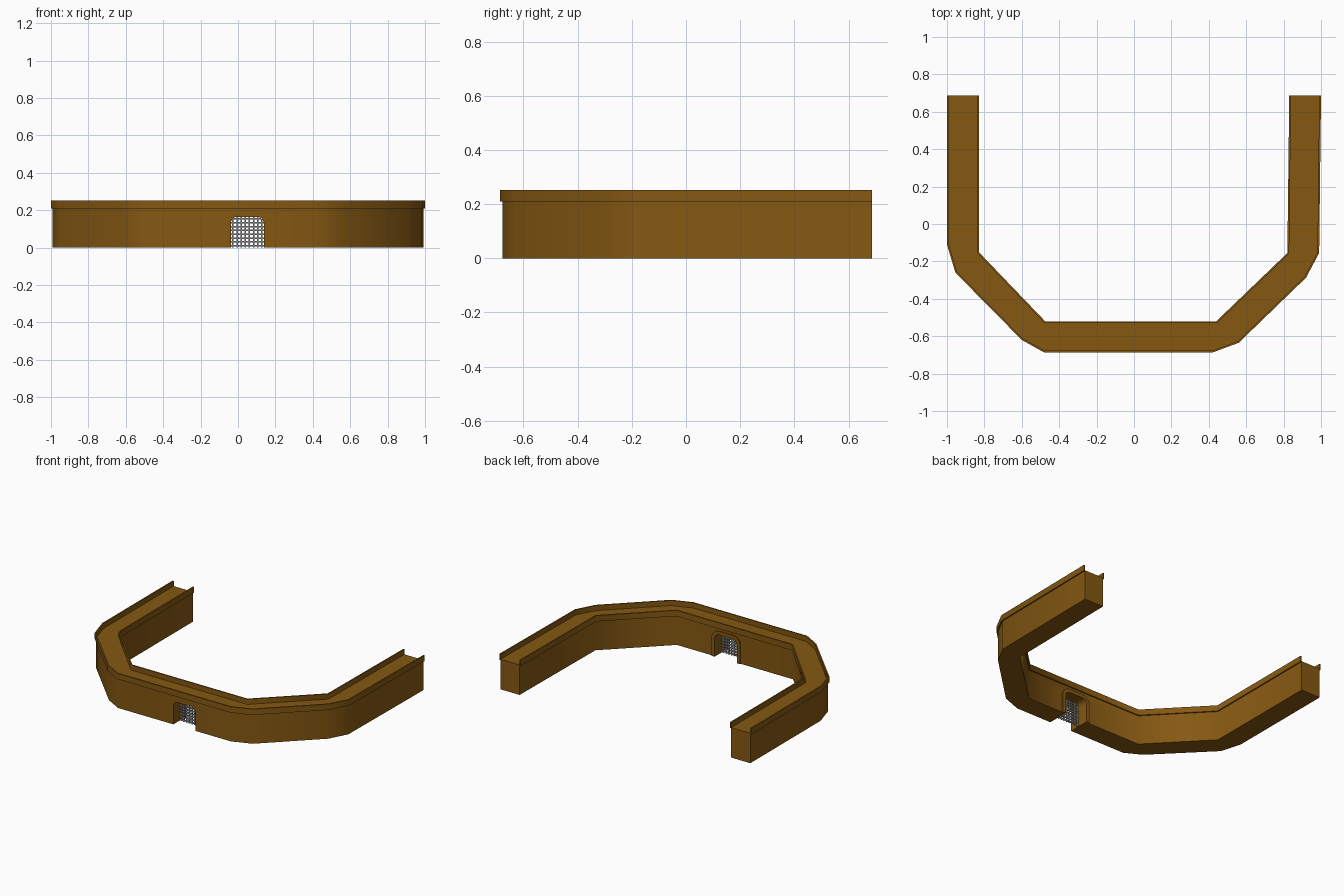
import bpy, bmesh, math
from mathutils import Vector

if "Cube" in bpy.data.objects:
    bpy.data.objects.remove(bpy.data.objects["Cube"])

OUTER = [(-1, .687), (-1, -.11), (-.955, -.26), (-.60, -.62), (-.48, -.687),
         (.42, -.687), (.56, -.635), (.92, -.287), (.99, -.155), (1, .687)]
INNER = [(-.83, .687), (-.83, -.15), (-.475, -.52), (.44, -.52), (.82, -.155), (.83, .687)]
GATE_X, GATE_W, GATE_H = .05, .176, .165


def material(name, color):
    m = bpy.data.materials.new(name)
    m.diffuse_color = color
    m.use_nodes = True
    m.node_tree.nodes["Principled BSDF"].inputs["Base Color"].default_value = m.diffuse_color
    return m


brown = material("brown_stone", (.235, .098, .006, 1))
iron = material("iron", (.25, .25, .25, 1))


def offset(path, d):
    """Shift an open path sideways (positive = to the right of travel)."""
    p = [Vector(v) for v in path]
    n = [Vector((b.y - a.y, a.x - b.x)).normalized() for a, b in zip(p, p[1:])]
    out = []
    for i, v in enumerate(p):
        a, b = n[max(i - 1, 0)], n[min(i, len(n) - 1)]
        m = (a + b).normalized()
        q = v + m * d / m.dot(a)
        if i in (0, len(p) - 1):
            q.y = v.y
        out.append(tuple(q))
    return out


def finish(name, bm, mat):
    me = bpy.data.meshes.new(name)
    bm.to_mesh(me)
    bm.free()
    me.materials.append(mat)
    ob = bpy.data.objects.new(name, me)
    bpy.context.collection.objects.link(ob)
    return ob


def prism(name, pts, vec):
    """Extrude a flat 3D outline along vec."""
    bm = bmesh.new()
    f = bm.faces.new([bm.verts.new(p) for p in pts])
    r = bmesh.ops.extrude_face_region(bm, geom=[f])
    bmesh.ops.translate(bm, vec=vec, verts=[v for v in r['geom'] if isinstance(v, bmesh.types.BMVert)])
    bmesh.ops.recalc_face_normals(bm, faces=bm.faces)
    return finish(name, bm, brown)


def band(name, a, b, z0, z1):
    return prism(name, [(x, y, z0) for x, y in a + b[::-1]], (0, 0, z1 - z0))


def arch(w, h, r, y, base=0):
    """Doorway outline with rounded top corners."""
    pts = [(GATE_X - w / 2, y, base)]
    for cx, start in ((-w / 2 + r, 180), (w / 2 - r, 90)):
        for k in range(6):
            t = math.radians(start - k * 18)
            pts.append((GATE_X + cx + r * math.cos(t), y, h - r + r * math.sin(t)))
    return pts + [(GATE_X + w / 2, y, base)]


# wall body and thin overhanging parapets
wall = band("wall", offset(OUTER, -.009), offset(INNER, .009), 0, .215)
parapets = [band("outer_parapet", OUTER, offset(OUTER, -.0095), .21, .252),
            band("inner_parapet", INNER, offset(INNER, .0095), .21, .252)]

# gate opening cut through the wall
cutter = prism("gate_cutter", arch(GATE_W, GATE_H, .035, -.8, -.05), (0, .4, 0))
cut = wall.modifiers.new("gate_opening", 'BOOLEAN')
cut.operation, cut.object, cut.solver = 'DIFFERENCE', cutter, 'EXACT'
bpy.context.view_layer.objects.active = wall
bpy.ops.object.modifier_apply(modifier=cut.name)
bpy.data.objects.remove(cutter)

# raised frame around the inner side of the gate
frame_out = arch(GATE_W + .05, GATE_H + .025, .055, -.535)
frame_in = arch(GATE_W, GATE_H, .035, -.535)
frame = prism("gate_frame", frame_out + frame_in[::-1], (0, .014, 0))

# soften the shallow wall corners
bpy.ops.object.select_all(action='DESELECT')
for ob in [wall, frame] + parapets:
    ob.select_set(True)
bpy.ops.object.shade_smooth_by_angle(angle=math.radians(50))

# portcullis grid
bm = bmesh.new()


def bar(c, s):
    r = bmesh.ops.create_cube(bm, size=1)
    for v in r['verts']:
        v.co = Vector([v.co[i] * s[i] + c[i] for i in range(3)])


N, T, Y = 8, .008, -.605
for i in range(N):
    x = -GATE_W / 2 + GATE_W * (i + .5) / N
    top = GATE_H - (.012 if i in (0, N - 1) else 0)
    bar((GATE_X + x, Y, top / 2), (T, T, top))
for k in range(8):
    z = .01 + k * .0205
    w = GATE_W - (.03 if k == 7 else 0)
    bar((GATE_X, Y, z), (w, T, T))
finish("portcullis", bm, iron)
